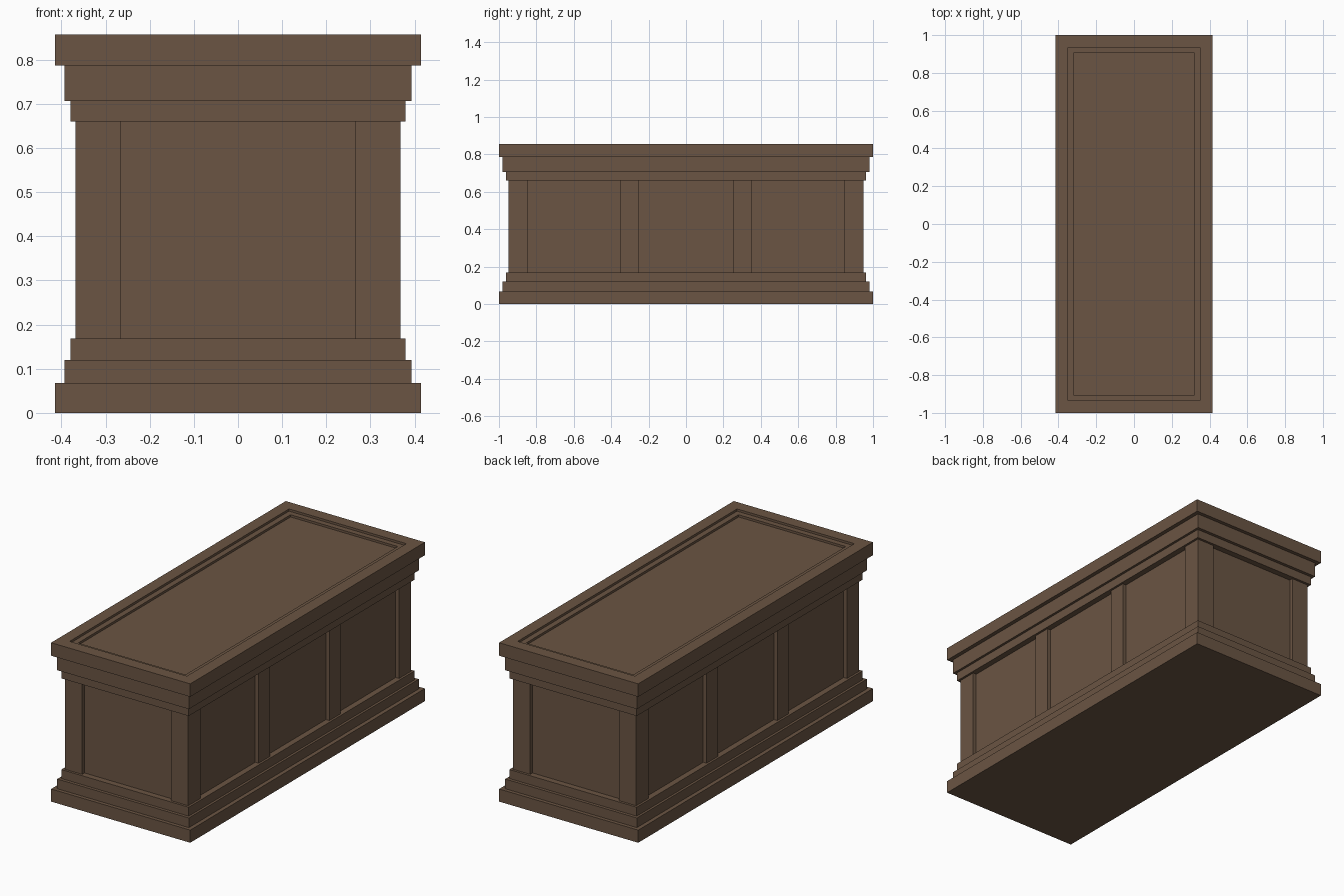
import bpy, bmesh

if "Cube" in bpy.data.objects:
    bpy.data.objects.remove(bpy.data.objects["Cube"])

wood = bpy.data.materials.new("brown wood")
wood.diffuse_color = (0.145, 0.09, 0.056, 1)
wood.use_nodes = True
wood.node_tree.nodes["Principled BSDF"].inputs["Base Color"].default_value = wood.diffuse_color


def add_object(name, bm):
    bmesh.ops.recalc_face_normals(bm, faces=bm.faces)
    mesh = bpy.data.meshes.new(name)
    bm.to_mesh(mesh)
    bm.free()
    mesh.materials.append(wood)
    obj = bpy.data.objects.new(name, mesh)
    bpy.context.collection.objects.link(obj)
    return obj


def stepped(name, profile):
    """Closed stack of rectangular rings; profile = (half x, half y, z)."""
    bm = bmesh.new()
    rings = [[bm.verts.new((sx * hx, sy * hy, z))
              for sx, sy in ((-1, -1), (1, -1), (1, 1), (-1, 1))]
             for hx, hy, z in profile]
    for a, b in zip(rings, rings[1:]):
        for i in range(4):
            j = (i + 1) % 4
            bm.faces.new((a[i], a[j], b[j], b[i]))
    bm.faces.new(rings[0][::-1])
    bm.faces.new(rings[-1])
    return add_object(name, bm)


def box(name, x, y, z):
    bm = bmesh.new()
    bmesh.ops.create_cube(bm, size=1)
    for v in bm.verts:
        v.co = [lo + (c + 0.5) * (hi - lo) for c, (lo, hi) in zip(v.co, (x, y, z))]
    return add_object(name, bm)


BOTTOM, TOP = 0.168, 0.66        # panelled zone
HX, HY, RECESS = 0.368, 0.95, 0.02

# Stepped base moulding
stepped("base_moulding", [
    (0.415, 1.0, 0), (0.415, 1.0, 0.068),
    (0.393, 0.98, 0.068), (0.393, 0.98, 0.12),
    (0.38, 0.963, 0.12), (0.38, 0.963, BOTTOM)])

# Stepped cornice and lid, with a two-step recess in the top
stepped("cornice_and_lid", [
    (0.38, 0.963, TOP), (0.38, 0.963, 0.707),
    (0.393, 0.98, 0.707), (0.393, 0.98, 0.787),
    (0.415, 1.0, 0.787), (0.415, 1.0, 0.857),
    (0.35, 0.935, 0.857), (0.35, 0.935, 0.845),
    (0.32, 0.905, 0.845), (0.32, 0.905, 0.833)])

# Recessed panels, all four sides
px, py = HX - RECESS, HY - RECESS
box("recessed_panels", (-px, px), (-py, py), (BOTTOM, TOP))

# Corner posts and the two stiles on each long side
for sx, side in ((-1, "left"), (1, "right")):
    for sy, end in ((-1, "front"), (1, "back")):
        box(f"corner_post_{end}_{side}", sorted((sx * 0.265, sx * HX)),
            sorted((sy * 0.847, sy * HY)), (BOTTOM, TOP))
        box(f"stile_{end}_{side}", sorted((sx * (px - 0.01), sx * HX)),
            sorted((sy * 0.253, sy * 0.35)), (BOTTOM, TOP))
